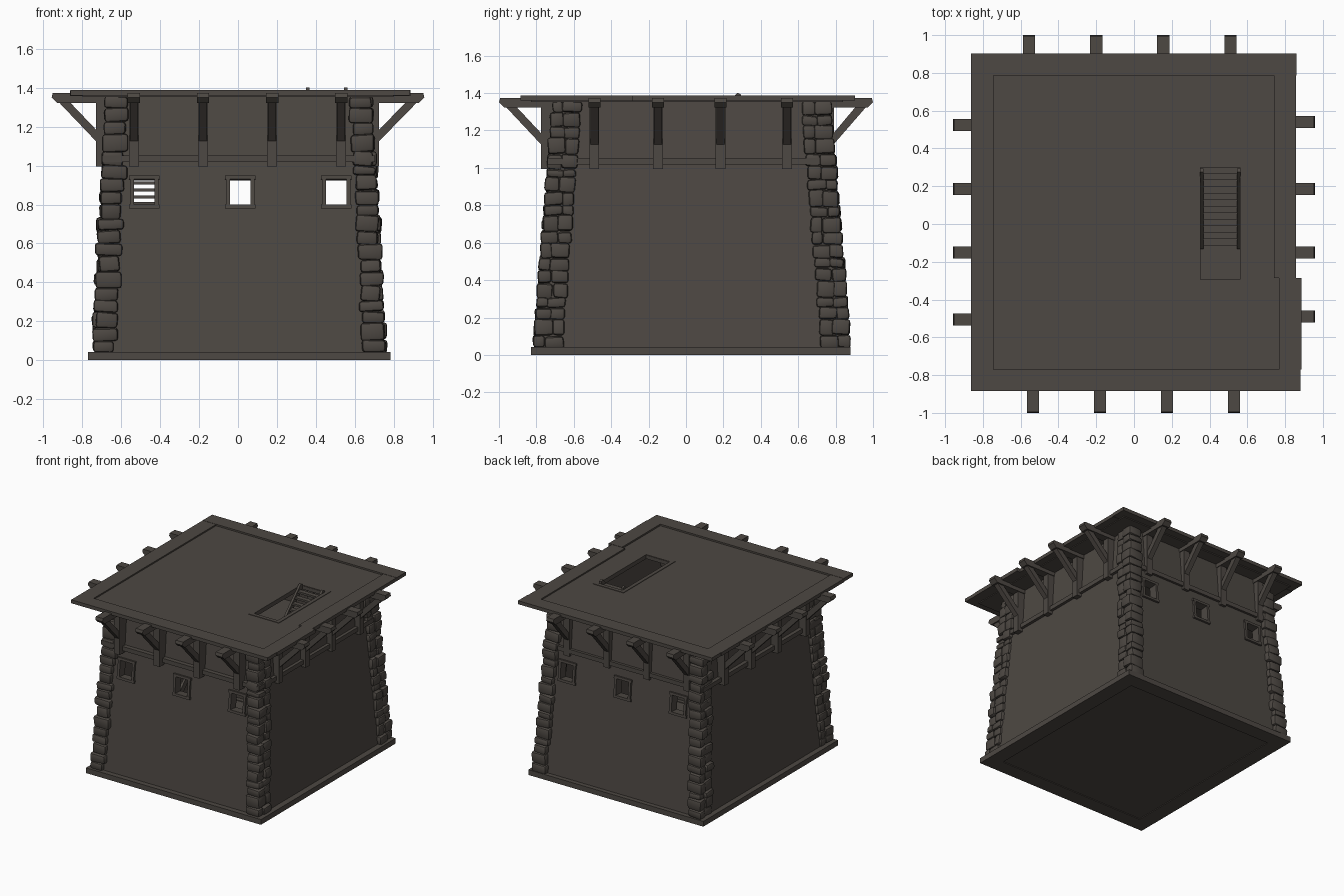
import bpy, bmesh, math, random
from mathutils import Matrix, Vector

if "Cube" in bpy.data.objects:
    bpy.data.objects.remove(bpy.data.objects["Cube"])

random.seed(4)
mat = bpy.data.materials.new("dark_brown_timber_and_stone")
mat.diffuse_color = (0.075, 0.065, 0.056, 1)
mat.use_nodes = True
mat.node_tree.nodes["Principled BSDF"].inputs["Base Color"].default_value = mat.diffuse_color


def finish(name, bm, smooth=False):
    bmesh.ops.recalc_face_normals(bm, faces=bm.faces)
    me = bpy.data.meshes.new(name)
    for f in bm.faces:
        f.smooth = smooth
    bm.to_mesh(me)
    bm.free()
    if smooth:
        me.set_sharp_from_angle(angle=math.radians(40))
    me.materials.append(mat)
    ob = bpy.data.objects.new(name, me)
    bpy.context.collection.objects.link(ob)
    return ob


def add_box(bm, x0, x1, y0, y1, z0, z1, rot=None, pivot=(0, 0, 0)):
    m = Matrix.Translation(((x0 + x1) / 2, (y0 + y1) / 2, (z0 + z1) / 2)) @ \
        Matrix.Diagonal((x1 - x0, y1 - y0, z1 - z0, 1))
    if rot:
        m = Matrix.Translation(pivot) @ rot @ m
    bmesh.ops.create_cube(bm, size=1, matrix=m)


def add_prism(bm, pts, half, m):
    """Extrude an outline in the local x-z plane by +-half along local y."""
    a = [bm.verts.new(m @ Vector((u, -half, z))) for u, z in pts]
    b = [bm.verts.new(m @ Vector((u, half, z))) for u, z in pts]
    bm.faces.new(a)
    bm.faces.new(b[::-1])
    for i in range(len(pts)):
        j = (i + 1) % len(pts)
        bm.faces.new((a[i], b[i], b[j], a[j]))


def frame(bm, x0, x1, y0, y1, w, z0, z1):
    """Four boards round a rectangle, outer size given."""
    add_box(bm, x0, x1, y0, y0 + w, z0, z1)
    add_box(bm, x0, x1, y1 - w, y1, z0, z1)
    add_box(bm, x0, x0 + w, y0 + w, y1 - w, z0, z1)
    add_box(bm, x1 - w, x1, y0 + w, y1 - w, z0, z1)


def holed_slab(bm, x0, x1, y0, y1, h, z0, z1):
    hx0, hx1, hy0, hy1 = h
    add_box(bm, x0, hx0, y0, y1, z0, z1)
    add_box(bm, hx1, x1, y0, y1, z0, z1)
    add_box(bm, hx0, hx1, y0, hy0, z0, z1)
    add_box(bm, hx0, hx1, hy1, y1, z0, z1)


# base: ground boards and floor
bm = bmesh.new()
frame(bm, -0.77, 0.785, -0.83, 0.88, 0.12, 0, 0.042)
finish("base_boards", bm)
bm = bmesh.new()
add_box(bm, -0.70, 0.71, -0.75, 0.80, 0.006, 0.036)
finish("ground_floor", bm)

# tapered hollow walls
TOP = 1.355


def ring(t, inset):
    x0, x1 = -0.728 + 0.075 * t + inset, 0.738 - 0.075 * t - inset
    y0, y1 = -0.79 + 0.11 * t + inset, 0.845 - 0.105 * t - inset
    z = 0.02 + t * (TOP - 0.02)
    return [(x0, y0, z), (x1, y0, z), (x1, y1, z), (x0, y1, z)]


bm = bmesh.new()
rings = [[bm.verts.new(p) for p in ring(t, i)] for t, i in ((0, 0), (1, 0), (1, 0.05), (0, 0.05))]
for k in range(4):
    a, b = rings[k], rings[(k + 1) % 4]
    for i in range(4):
        j = (i + 1) % 4
        bm.faces.new((a[i], a[j], b[j], b[i]))
walls = finish("walls", bm)

# window openings, cut through front and back alike
WIN = (-0.482, 0.012, 0.505)
bm = bmesh.new()
for x in WIN:
    add_box(bm, x - 0.058, x + 0.058, -1.2, 1.2, 0.795, 0.932)
cutter = finish("window_cutter", bm)
cutter.hide_render = True
mod = walls.modifiers.new("windows", 'BOOLEAN')
mod.operation, mod.solver, mod.object = 'DIFFERENCE', 'EXACT', cutter
dg = bpy.context.evaluated_depsgraph_get()
cut_mesh = bpy.data.meshes.new_from_object(walls.evaluated_get(dg))
walls.modifiers.clear()
walls.data = cut_mesh
bpy.data.objects.remove(cutter)

# window frames, leaning with the wall
bm = bmesh.new()
for y, s in ((-0.72, -1), (0.778, 1)):
    rot = Matrix.Rotation(s * math.radians(4.6), 4, 'X')
    y0, y1 = sorted((s * 0.016, -s * 0.055))
    for x in WIN:
        p = (x, y, 0.864)
        add_box(bm, -0.078, 0.078, y0, y1, 0.065, 0.085, rot, p)
        add_box(bm, -0.078, 0.078, y0, y1, -0.085, -0.065, rot, p)
        add_box(bm, -0.073, -0.053, y0, y1, -0.065, 0.065, rot, p)
        add_box(bm, 0.053, 0.073, y0, y1, -0.065, 0.065, rot, p)
finish("window_frames", bm)

# rough stone corner columns
bm = bmesh.new()
for sx in (-1, 1):
    for sy in (-1, 1):
        n = 19
        cuts = [0.04 + (TOP - 0.04) * (i + (random.uniform(-0.2, 0.2) if 0 < i < n else 0)) / n
                for i in range(n + 1)]
        for i in range(n):
            z, h = (cuts[i] + cuts[i + 1]) / 2, cuts[i + 1] - cuts[i]
            t = z / TOP
            cx = sx * (0.70 - 0.075 * t) + 0.005
            cy = -0.742 + 0.107 * t if sy < 0 else 0.807 - 0.112 * t
            split = random.uniform(-0.025, 0.025)
            for a, b in ((-0.078, split), (split, 0.078)):
                w = 0.112 + random.uniform(-0.012, 0.012) + (0.012 if i % 2 else 0)
                m = Matrix.Translation((cx + random.uniform(-0.007, 0.007),
                                        cy + (a + b) / 2 + random.uniform(-0.004, 0.004), z)) @ \
                    Matrix.Rotation(random.uniform(-0.07, 0.07), 4, 'Y') @ \
                    Matrix.Rotation(random.uniform(-0.07, 0.07), 4, 'X') @ \
                    Matrix.Diagonal((w, b - a + 0.006, h * 1.02, 1))
                vs = bmesh.ops.create_cube(bm, size=1, matrix=m)['verts']
                for v in vs:
                    v.co += Vector([random.uniform(-0.004, 0.004) for _ in range(3)])
                es = list({e for v in vs for e in v.link_edges})
                bmesh.ops.bevel(bm, geom=es, offset=0.016, segments=2, profile=0.5, affect='EDGES')
finish("corner_stones", bm, smooth=True)

# ledger beams between the posts
bm = bmesh.new()
frame(bm, -0.70, 0.705, -0.74, 0.785, 0.06, 1.018, 1.052)
finish("ledger_beams", bm)

# eave brackets: post, rafter and diagonal strut; (angle, wall distance, tip, positions)
SIDES = ((0, 0.725, 0.958, (0.54, 0.185, -0.15, -0.49)),
         (180, 0.73, 0.958, (-0.525, -0.185, 0.15, 0.505)),
         (-90, 0.775, 1.0, (-0.535, -0.18, 0.175, 0.53)),
         (90, 0.79, 1.0, (0.555, 0.20, -0.155, -0.51)))
posts, rafters, struts = bmesh.new(), bmesh.new(), bmesh.new()
for ang, p, tip, offs in SIDES:
    for o in offs:
        m = Matrix.Rotation(math.radians(ang), 4, 'Z') @ Matrix.Translation((0, o, 0))
        add_prism(posts, [(p - 0.1, 0.995), (p, 0.995), (p, 1.34), (p - 0.1, 1.34)], 0.026, m)
        add_prism(rafters, [(p - 0.12, 1.322), (tip - 0.028, 1.322), (tip, 1.35),
                            (tip - 0.006, 1.374), (p - 0.12, 1.372)], 0.032, m)
        add_prism(struts, [(p - 0.01, 1.115), (tip - 0.033, 1.33), (tip - 0.09, 1.33),
                           (p - 0.01, 1.175)], 0.021, m)
finish("bracket_posts", posts)
finish("bracket_rafters", rafters)
finish("bracket_struts", struts)

# roof deck with hatch hole, raised edge boards and hatch trim
HATCH = (0.352, 0.562, -0.295, 0.30)
bm = bmesh.new()
holed_slab(bm, -0.80, 0.80, -0.83, 0.84, HATCH, 1.352, 1.375)
finish("roof_deck", bm)
bm = bmesh.new()
add_box(bm, -0.862, 0.882, -0.885, -0.77, 1.36, 1.388)
add_box(bm, -0.862, 0.86, 0.785, 0.903, 1.36, 1.388)
add_box(bm, -0.864, -0.745, -0.77, 0.785, 1.358, 1.386)
add_box(bm, 0.742, 0.858, -0.285, 0.785, 1.358, 1.386)
add_box(bm, 0.768, 0.886, -0.77, -0.285, 1.358, 1.388)
finish("roof_edge_boards", bm)
bm = bmesh.new()
frame(bm, 0.322, 0.592, -0.328, 0.333, 0.03, 1.345, 1.379)
finish("hatch_trim", bm)

# upper storey floor with its own stair opening
bm = bmesh.new()
holed_slab(bm, -0.66, 0.67, -0.70, 0.76, (-0.585, -0.375, -0.295, 0.30), 0.955, 0.985)
finish("upper_floor", bm)


# steep open stairs: side rails and treads
def stairs(name, x, y_top, z_top, z_low):
    bm = bmesh.new()
    run = z_top - z_low
    m = Matrix.Rotation(math.radians(90), 4, 'Z')      # local x becomes y
    for s in (-1, 1):
        k = Matrix.Translation((x + s * 0.098, 0, 0)) @ m
        y_low = y_top - run
        add_prism(bm, [(y_low, z_low), (y_low + 0.045, z_low), (y_top + 0.01, z_top - 0.035),
                       (y_top + 0.01, z_top), (y_top - 0.01, z_top + 0.01),
                       (y_low, z_low + 0.02)], 0.009, k)
    n = round(run / 0.036)
    for i in range(1, n):
        d = run * i / n
        add_box(bm, x - 0.095, x + 0.095, y_top - d - 0.018, y_top - d + 0.02,
                z_top - d - 0.016, z_top - d)
    finish(name, bm)


stairs("roof_stairs", 0.457, 0.285, 1.392, 0.975)
stairs("lower_stairs", -0.48, 0.285, 0.99, 0.03)
